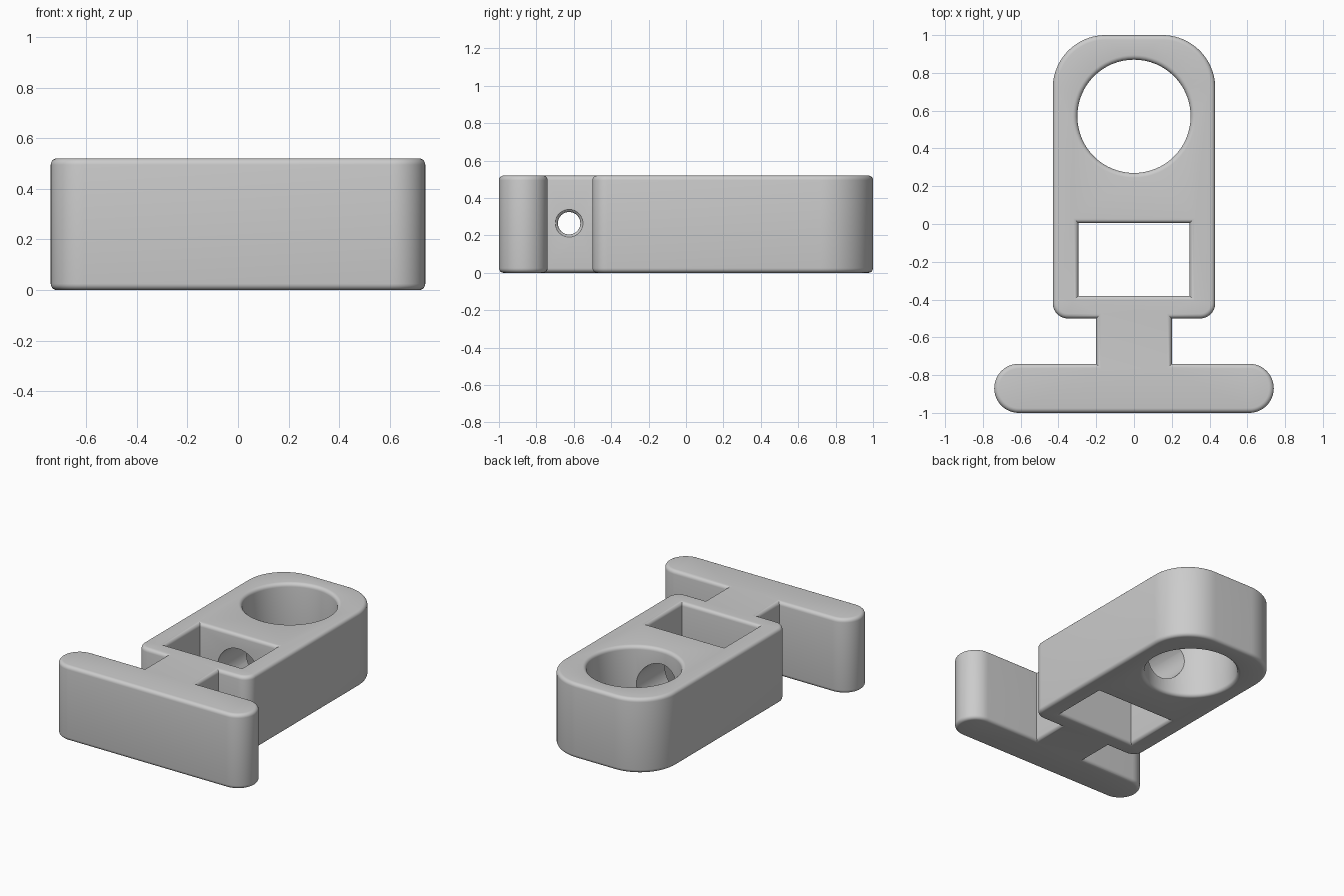
import bpy, bmesh
from math import sin, cos, pi, radians
from mathutils import Vector, Matrix

cube = bpy.data.objects.get("Cube")
if cube:
    bpy.data.objects.remove(cube)

HEIGHT, FILLET, STEPS = 0.52, 0.025, 5

grey = bpy.data.materials.new("light grey")
grey.diffuse_color = (0.6, 0.6, 0.6, 1)
grey.use_nodes = True
grey.node_tree.nodes["Principled BSDF"].inputs["Base Color"].default_value = (0.6, 0.6, 0.6, 1)


def arc(cx, cy, r, start, end, n):
    return [Vector((cx + r * cos(radians(start + (end - start) * i / n)),
                    cy + r * sin(radians(start + (end - start) * i / n))))
            for i in range(n + 1)]


def inset(loop, d):
    """Move every corner d to the left of the path, into the material."""
    out = []
    for i, p in enumerate(loop):
        a = (p - loop[i - 1]).normalized()
        b = (loop[(i + 1) % len(loop)] - p).normalized()
        na, nb = Vector((-a.y, a.x)), Vector((-b.y, b.x))
        out.append(p + (na + nb) * d / (1 + na.dot(nb)))
    return out


# Heights and insets of the wall with rounded top and bottom rims
quarter = [(FILLET * (1 - cos(a)), FILLET * (1 - sin(a)))
           for a in (pi / 2 * i / STEPS for i in range(STEPS + 1))]
wall = [(z, d) for z, d in quarter]
wall += [(HEIGHT - z, d) for z, d in reversed(quarter)]

# Right half of the outer outline, front to back, then mirrored
half = arc(0.61, -0.87, 0.13, -90, 90, 24)
half += [Vector((0.2, -0.74)), Vector((0.2, -0.5))]
half += arc(0.35, -0.42, 0.08, -90, 0, 10)
half += arc(0.15, 0.72, 0.28, 0, 90, 20)
outline = half + [Vector((-p.x, p.y)) for p in reversed(half)]

# Openings run clockwise so that their left side is material
round_opening = arc(0, 0.57, 0.3, 360, 0, 64)[:-1]
square_opening = [Vector(p) for p in ((-0.295, -0.38), (-0.295, 0.005),
                                      (0.295, 0.005), (0.295, -0.38))]

# Walls of the body, with flat caps between them
bm = bmesh.new()
cap_edges = [[], []]
for loop in (outline, round_opening, square_opening):
    rings = [[bm.verts.new((p.x, p.y, z)) for p in inset(loop, d)] for z, d in wall]
    n = len(loop)
    for low, high in zip(rings, rings[1:]):
        for i in range(n):
            j = (i + 1) % n
            bm.faces.new((low[i], low[j], high[j], high[i]))
    for edges, ring in zip(cap_edges, (rings[0], rings[-1])):
        edges += [bm.edges.get((ring[i - 1], ring[i])) for i in range(n)]
for edges in cap_edges:
    bmesh.ops.triangle_fill(bm, edges=edges, use_beauty=True)
bmesh.ops.recalc_face_normals(bm, faces=bm.faces)


def make_object(name, bm):
    mesh = bpy.data.meshes.new(name)
    bm.to_mesh(mesh)
    bm.free()
    mesh.materials.append(grey)
    ob = bpy.data.objects.new(name, mesh)
    bpy.context.collection.objects.link(ob)
    return ob


body = make_object("clip_body", bm)


def cut_lathe(name, profile, matrix, n=40):
    """Cut a turned shape, given as (radius, height) pairs, out of the body."""
    bm = bmesh.new()
    rings = [[bm.verts.new((r * cos(2 * pi * i / n), r * sin(2 * pi * i / n), h))
              for i in range(n)] for r, h in profile]
    for low, high in zip(rings, rings[1:]):
        for i in range(n):
            j = (i + 1) % n
            bm.faces.new((low[i], low[j], high[j], high[i]))
    bm.faces.new(rings[0])
    bm.faces.new(rings[-1])
    bmesh.ops.recalc_face_normals(bm, faces=bm.faces)
    cutter = make_object(name, bm)
    cutter.data.transform(matrix)
    cutter.hide_render = True
    mod = body.modifiers.new(name, "BOOLEAN")
    mod.operation, mod.solver, mod.object = "DIFFERENCE", "EXACT", cutter
    bpy.context.view_layer.objects.active = body
    bpy.ops.object.modifier_apply(modifier=name)
    bpy.data.objects.remove(cutter)


# Pin hole across the neck, with rounded rims
lip = [(0.06 + d, 0.2 - h) for h, d in reversed(quarter)]
right_lip = lip[::-1] + [(0.06 + FILLET, 0.22)]
profile = [(r, -h) for r, h in reversed(right_lip)] + right_lip
cut_lathe("pin_hole", profile,
          Matrix.Translation((0, -0.625, 0.265)) @ Matrix.Rotation(pi / 2, 4, "Y"))

# Tunnel joining the two openings
cut_lathe("tunnel", [(0.16, -0.3), (0.16, 0.3)],
          Matrix.Translation((0, 0.16, 0.26)) @ Matrix.Rotation(pi / 2, 4, "X"))

bpy.ops.object.select_all(action="DESELECT")
body.select_set(True)
bpy.context.view_layer.objects.active = body
bpy.ops.object.shade_smooth_by_angle(angle=radians(35))
